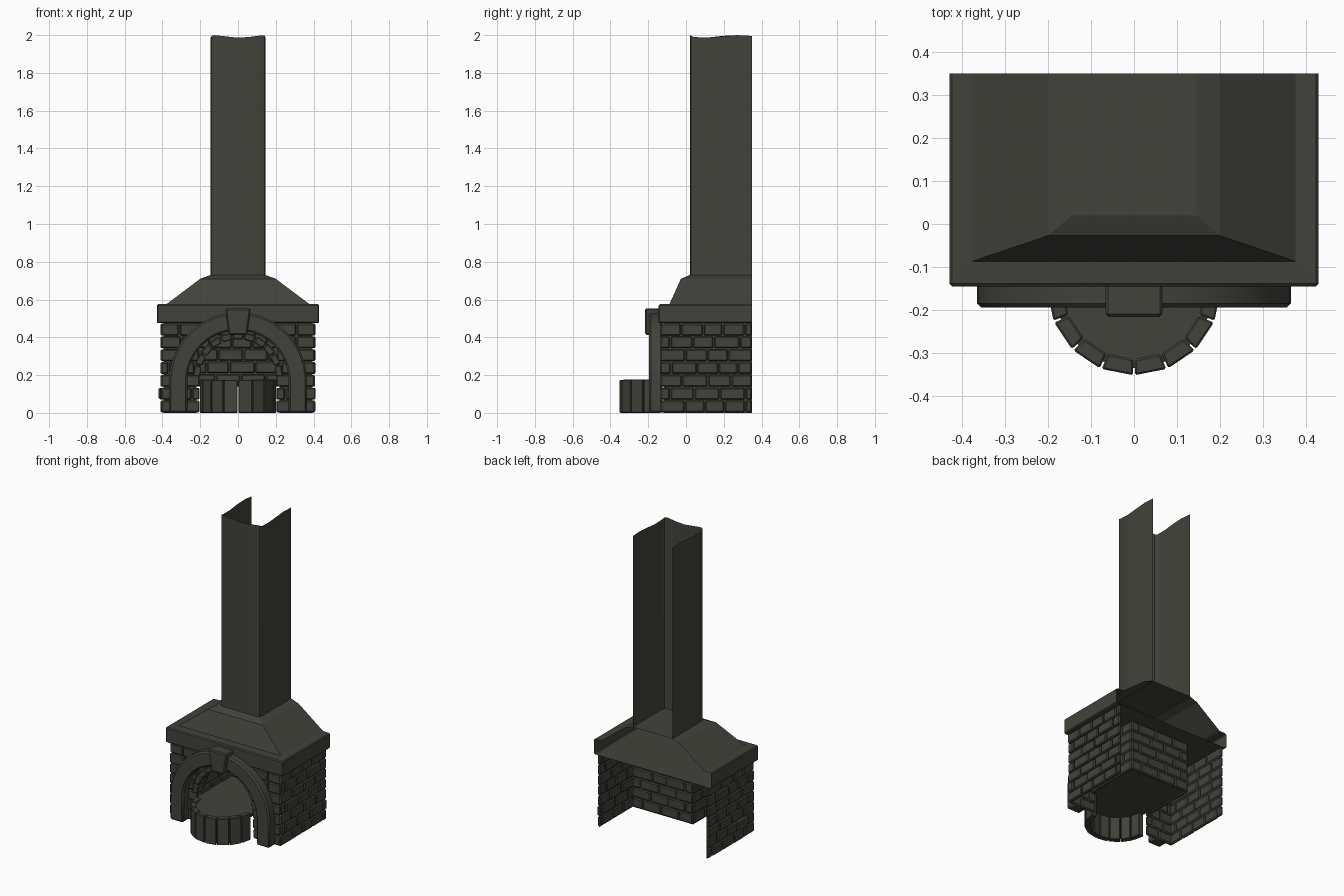
import bpy, bmesh, math, random

if "Cube" in bpy.data.objects:
    bpy.data.objects.remove(bpy.data.objects["Cube"])

random.seed(4)
BACK = 0.35
stone = bpy.data.materials.new("dark_stone")
stone.diffuse_color = (0.055, 0.055, 0.045, 1)
stone.use_nodes = True
stone.node_tree.nodes["Principled BSDF"].inputs["Base Color"].default_value = stone.diffuse_color


def finish(name, bm, bevel=0.0, smooth=False):
    """Turn a bmesh into a named object with the stone colour."""
    bmesh.ops.recalc_face_normals(bm, faces=bm.faces)
    me = bpy.data.meshes.new(name)
    bm.to_mesh(me)
    bm.free()
    me.materials.append(stone)
    ob = bpy.data.objects.new(name, me)
    bpy.context.collection.objects.link(ob)
    if bevel:
        m = ob.modifiers.new("worn_edges", 'BEVEL')
        m.width, m.segments, m.limit_method = bevel, 1, 'ANGLE'
    if smooth:
        bpy.ops.object.select_all(action='DESELECT')
        ob.select_set(True)
        bpy.context.view_layer.objects.active = ob
        bpy.ops.object.shade_smooth_by_angle(angle=math.radians(35))
    return ob


def sheet(bm, pts):
    bm.faces.new([bm.verts.new(p) for p in pts])


def prism(bm, outline, place, d0, d1):
    """Solid from a 2D outline, pushed from depth d0 to d1."""
    a = [bm.verts.new(place(u, v, d0)) for u, v in outline]
    b = [bm.verts.new(place(u, v, d1)) for u, v in outline]
    bm.faces.new(a)
    bm.faces.new(b[::-1])
    for i in range(len(a)):
        j = (i + 1) % len(a)
        bm.faces.new((a[i], b[i], b[j], a[j]))


def loft(bm, loops, cap_bottom=False, cap_top=False):
    """Skin stacked open loops; the back stays open."""
    rows = [[bm.verts.new(p) for p in loop] for loop in loops]
    for r, s in zip(rows, rows[1:]):
        for i in range(len(r) - 1):
            bm.faces.new((r[i], r[i + 1], s[i + 1], s[i]))
    if cap_bottom:
        bm.faces.new(rows[0][::-1])
    if cap_top:
        bm.faces.new(rows[-1])


def u_loop(hx, yf, z):
    return [(-hx, BACK, z), (-hx, yf, z), (hx, yf, z), (hx, BACK, z)]


def wedge(r0, r1, a0, a1, cu, cv):
    return [(cu + r * math.cos(a), cv + r * math.sin(a))
            for r, a in ((r0, a0), (r1, a0), (r1, a1), (r0, a1))]


def bricks(bm, start, end, z0, z1, rows, place, width=0.12):
    """Running-bond bricks; start may depend on the row height."""
    h = (z1 - z0) / rows
    g = 0.003
    for r in range(rows):
        lo, hi = z0 + r * h + g, z0 + (r + 1) * h - g
        u0 = start((lo + hi) / 2)
        cuts = [u0]
        u = u0 + width * (0.5 if r % 2 else 1) * random.uniform(0.85, 1.1)
        while u < end - 0.035:
            cuts.append(u)
            u += width * random.uniform(0.85, 1.15)
        cuts.append(end)
        for a, b in zip(cuts, cuts[1:]):
            prism(bm, [(a + g, lo), (b - g, lo), (b - g, hi), (a + g, hi)],
                  place, -0.006, 0.012 + random.uniform(0, 0.005))


def front_place(y):
    return lambda u, v, d: (u, y - d, v)


# mantel slab with a closed underside
bm = bmesh.new()
loft(bm, [u_loop(0.43, -0.145, 0.475), u_loop(0.43, -0.145, 0.575),
          u_loop(0.37, -0.08, 0.578)], cap_bottom=True)
finish("mantel", bm, 0.006)

# sloping hood
bm = bmesh.new()
loft(bm, [u_loop(0.38, -0.088, 0.575), u_loop(0.2, -0.027, 0.71),
          u_loop(0.145, 0.02, 0.73)], cap_top=True)
finish("hood", bm)

# chimney: three-sided shell with clipped corners and a wavy top
bm = bmesh.new()
side = [(0.145, BACK - t * 0.31 / 4) for t in range(5)] + [(0.139, 0.026), (0.123, 0.02)]
plan = [(-x, y) for x, y in side] + [(x / 100, 0.02) for x in (-6, 0, 6)] + side[::-1]
top = [(x, y, 1.993 + 0.007 * math.sin(i * 1.35)) for i, (x, y) in enumerate(plan)]
loft(bm, [[(x, y, 0.725) for x, y in plan], top])
finish("chimney", bm, smooth=True)

# side walls
bm, mortar = bmesh.new(), bmesh.new()
for s in (-1, 1):
    bricks(bm, lambda z: -0.135, BACK, 0, 0.475, 7,
           lambda u, v, d, s=s: (s * (0.394 + d), u, v))
    x = s * 0.394
    sheet(mortar, [(x, -0.12, 0), (x, BACK, 0), (x, BACK, 0.475), (x, -0.12, 0.475)])
# the one brick sticking out on the left side
prism(bm, [(-0.06, 0.072), (0.05, 0.072), (0.05, 0.133), (-0.06, 0.133)],
      lambda u, v, d: (-d, u, v), 0.39, 0.42)
finish("side_wall_bricks", bm, 0.006)

# front wall around the arched opening
SPRING, R = 0.19, 0.22
arc = [(R * math.cos(math.pi * i / 16), SPRING + R * math.sin(math.pi * i / 16)) for i in range(17)]
for (xa, za), (xb, zb) in zip(arc, arc[1:]):
    sheet(mortar, [(xa, -0.122, za), (xb, -0.122, zb), (xb, -0.122, 0.475), (xa, -0.122, 0.475)])
for s in (-1, 1):
    sheet(mortar, [(s * x, -0.122, z) for x, z in ((R, 0), (0.394, 0), (0.394, 0.475), (R, 0.475))])


def opening(z):
    if z < SPRING:
        return 0.2
    return math.sqrt(max(0.0, 0.235 ** 2 - (z - SPRING) ** 2))


bm = bmesh.new()
for s in (-1, 1):
    bricks(bm, opening, 0.408, 0, 0.475, 7,
           lambda u, v, d, s=s: (s * u, -0.122 - d, v), 0.1)
finish("front_wall_bricks", bm, 0.006)

# brick ring lining the opening
bm = bmesh.new()
for i in range(11):
    a = math.pi / 11
    prism(bm, wedge(0.2, 0.237, i * a + 0.015, (i + 1) * a - 0.015, 0, SPRING),
          front_place(0), 0.07, 0.142)
finish("opening_ring", bm, 0.005)

# fire niche: back and side walls
bm = bmesh.new()
bricks(bm, lambda z: -0.22, 0.22, 0.14, 0.475, 5, front_place(0.24))
sheet(mortar, [(-R, 0.24, 0.14), (R, 0.24, 0.14), (R, 0.24, 0.475), (-R, 0.24, 0.475)])
for s in (-1, 1):
    bricks(bm, lambda z: -0.1, 0.24, 0.14, 0.475, 5,
           lambda u, v, d, s=s: (s * (R - d), u, v))
    sheet(mortar, [(s * R, y, z) for y, z in ((-0.12, 0.14), (0.24, 0.14), (0.24, 0.475), (-0.12, 0.475))])
finish("niche_bricks", bm, 0.006)
finish("mortar", mortar)

# big stone arch in front
bm = bmesh.new()
outline = []
for r, order in ((0.365, range(25)), (0.268, range(24, -1, -1))):
    pts = [(r * math.cos(math.pi * i / 24), 0.168 + r * math.sin(math.pi * i / 24)) for i in order]
    ends = [(r if order[0] == 0 else -r, 0)], [(-r if order[0] == 0 else r, 0)]
    outline += [ends[0] + pts + ends[1]]
outer, inner = outline[0], outline[1][::-1]
rings = [[bm.verts.new((p[0], y, p[1])) for p in line]
         for line, y in ((outer, -0.125), (outer, -0.195), (inner, -0.195), (inner, -0.125))]
for k in range(4):
    p, q = rings[k], rings[(k + 1) % 4]
    for i in range(len(p) - 1):
        bm.faces.new((p[i], p[i + 1], q[i + 1], q[i]))
for e in (0, -1):
    bm.faces.new([r[e] for r in rings])
finish("stone_arch", bm, 0.01, smooth=True)

# keystone
bm = bmesh.new()
prism(bm, [(-0.048, 0.413), (0.048, 0.413), (0.067, 0.553), (-0.067, 0.553)],
      front_place(0), 0.13, 0.216)
finish("keystone", bm, 0.007)

# half-round hearth: upright kerb stones and floor
bm = bmesh.new()
for i in range(8):
    a = math.pi / 8
    prism(bm, wedge(0.165, 0.202, math.pi + i * a + 0.012, math.pi + (i + 1) * a - 0.012, 0, -0.15),
          lambda u, v, d: (u, v, d), 0, 0.175 + random.uniform(-0.002, 0.003))
finish("hearth_kerb", bm, 0.004)

bm = bmesh.new()
rim = [(0.185 * math.cos(math.pi + math.pi * i / 16), -0.15 + 0.185 * math.sin(math.pi + math.pi * i / 16))
       for i in range(17)]
rim += [(0.2, -0.15), (0.2, -0.12), (R, -0.12), (R, 0.24), (-R, 0.24), (-R, -0.12), (-0.2, -0.12), (-0.2, -0.15)]
prism(bm, rim, lambda u, v, d: (u, v, d), 0.15, 0.17)
finish("hearth_floor", bm)
